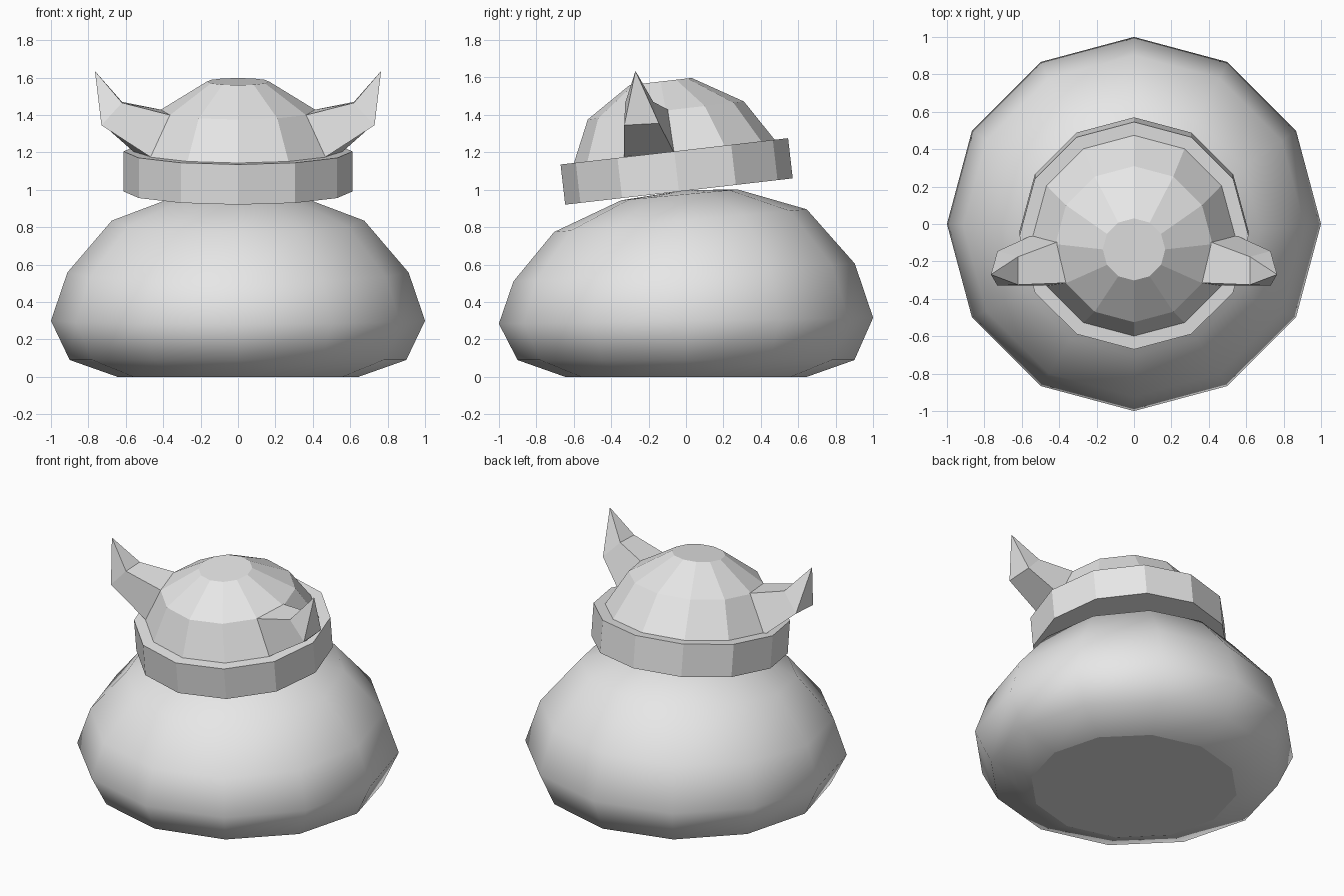
import bpy, bmesh, math
from mathutils import Matrix, Vector

cube = bpy.data.objects.get("Cube")
if cube:
    bpy.data.objects.remove(cube, do_unlink=True)

grey = bpy.data.materials.new("light grey")
grey.use_nodes = True
COLOUR = (0.8, 0.8, 0.8, 1)
grey.diffuse_color = COLOUR
grey.node_tree.nodes["Principled BSDF"].inputs["Base Color"].default_value = COLOUR

SIDES = 12


def ring(r, y, z, slope=0.0):
    """Twelve-sided ring, optionally rising toward the back."""
    pts = []
    for i in range(SIDES):
        a = 2 * math.pi * i / SIDES
        dy = r * math.sin(a)
        pts.append(Vector((r * math.cos(a), y + dy, z + slope * dy)))
    return pts


def loft(name, rings, tip=None, smooth=False, matrix=None):
    """Skin a stack of rings, closing the start and the end (cap or tip)."""
    bm = bmesh.new()
    loops = [[bm.verts.new(p) for p in pts] for pts in rings]
    n = len(loops[0])
    bottom = bm.faces.new(loops[0][::-1])
    for a, b in zip(loops, loops[1:]):
        for i in range(n):
            j = (i + 1) % n
            bm.faces.new((a[i], a[j], b[j], b[i]))
    end = loops[-1]
    if tip is None:
        bm.faces.new(end)
    else:
        t = bm.verts.new(tip)
        for i in range(n):
            bm.faces.new((end[i], end[(i + 1) % n], t))
    bmesh.ops.recalc_face_normals(bm, faces=bm.faces)
    for f in bm.faces:
        f.smooth = smooth and f is not bottom
    if matrix:
        bm.transform(matrix)
    mesh = bpy.data.meshes.new(name)
    bm.to_mesh(mesh)
    bm.free()
    mesh.materials.append(grey)
    obj = bpy.data.objects.new(name, mesh)
    bpy.context.collection.objects.link(obj)
    return obj


# Round squat body, its upper rings leaning forward, with a flat base
body_rings = [(0.645, 0, 0, 0), (0.9, 0, 0.09, 0), (1.0, 0, 0.30, 0.016),
              (0.912, -0.01, 0.558, 0.052), (0.675, -0.03, 0.835, 0.09),
              (0.31, -0.035, 0.973, 0.093)]
loft("body", [ring(*r) for r in body_rings], tip=(0, 0.0, 0.998), smooth=True)

# Helmet, tilted down toward the front
tilt = Matrix.Translation((0, -0.05, 1.098)) @ Matrix.Rotation(math.radians(6.6), 4, "X")
loft("helmet_band", [ring(0.612, 0, -0.108), ring(0.612, 0, 0.108)], matrix=tilt)
loft("helmet_dome", [ring(0.54, 0, 0.09), ring(0.54, 0, 0.108),
                     ring(0.42, -0.02, 0.33), ring(0.167, -0.03, 0.487)], matrix=tilt)

# Horns: four-sided root, elbow and pointed tip, mirrored left and right
root = [(0.46, -0.33, 1.17), (0.555, -0.065, 1.20), (0.42, -0.10, 1.43), (0.365, -0.315, 1.40)]
elbow = [(0.73, -0.33, 1.345), (0.73, -0.145, 1.355), (0.62, -0.175, 1.47), (0.62, -0.325, 1.465)]
tip = (0.765, -0.27, 1.635)
for name, side in (("left_horn", 1), ("right_horn", -1)):
    flip = Matrix.Scale(side, 4, (1, 0, 0))
    a = [Vector(p) for p in root]
    b = [Vector(p) for p in elbow]
    # sink the root a little into the dome
    a = [p + (p - q) * 0.12 for p, q in zip(a, b)]
    obj = loft(name, [a, b], tip=tip, matrix=flip)
    if side < 0:
        obj.data.flip_normals()
